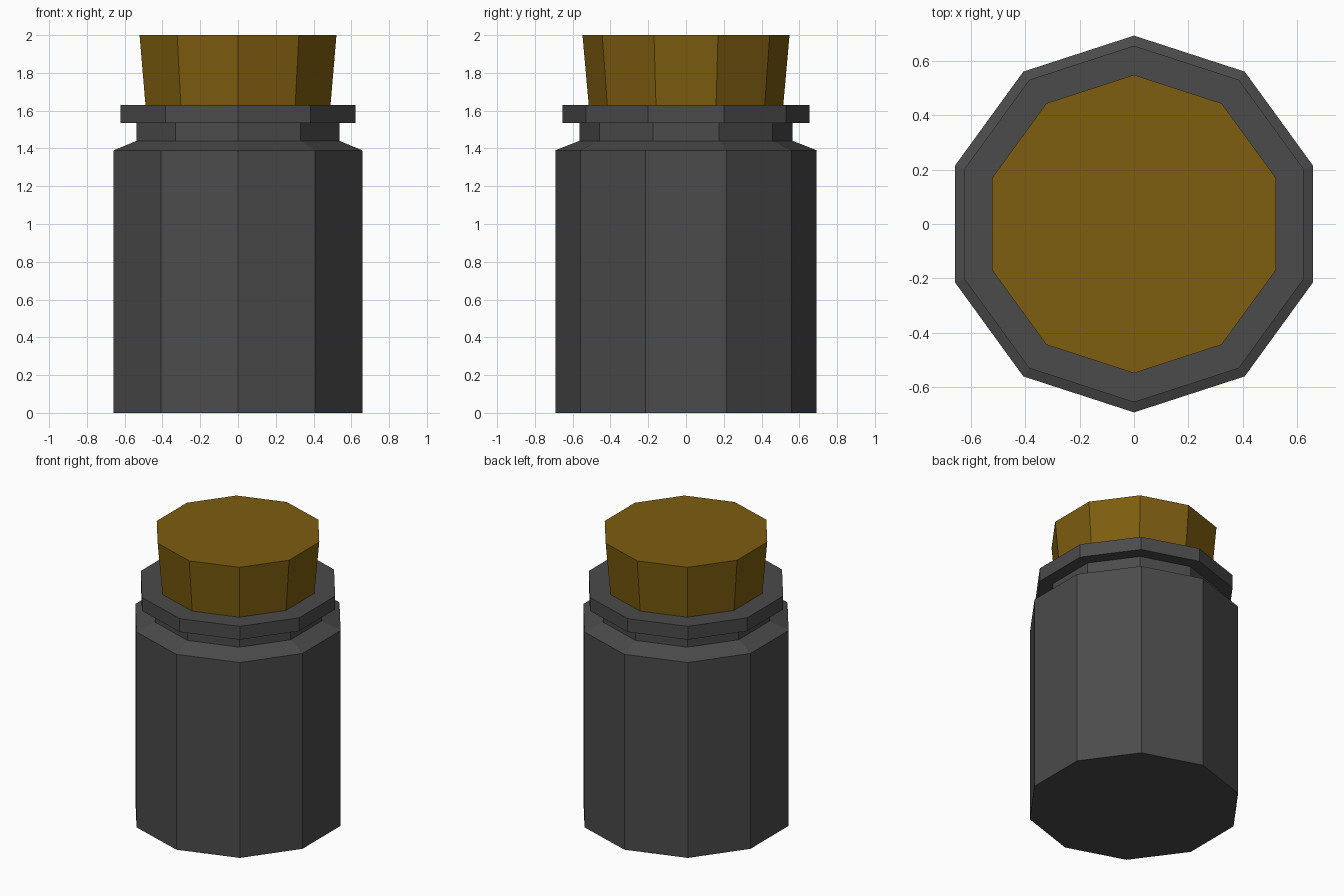
import bpy, bmesh, math

if "Cube" in bpy.data.objects:
    bpy.data.objects.remove(bpy.data.objects["Cube"])

SIDES = 10


def material(name, rgb):
    m = bpy.data.materials.new(name)
    m.diffuse_color = (*rgb, 1.0)
    m.use_nodes = True
    m.node_tree.nodes["Principled BSDF"].inputs["Base Color"].default_value = m.diffuse_color
    return m


def lathe(name, profile, mat):
    """Flat-sided solid of revolution from (radius, height) pairs, capped at both ends."""
    bm = bmesh.new()
    rings = []
    for r, z in profile:
        ring = []
        for i in range(SIDES):
            a = math.pi / 2 + i * math.tau / SIDES
            ring.append(bm.verts.new((r * math.cos(a), r * math.sin(a), z)))
        rings.append(ring)
    for lo, hi in zip(rings, rings[1:]):
        for i in range(SIDES):
            j = (i + 1) % SIDES
            bm.faces.new((lo[i], lo[j], hi[j], hi[i]))
    bm.faces.new(rings[0][::-1])
    bm.faces.new(rings[-1])
    mesh = bpy.data.meshes.new(name)
    bm.to_mesh(mesh)
    bm.free()
    mesh.materials.append(mat)
    obj = bpy.data.objects.new(name, mesh)
    bpy.context.collection.objects.link(obj)
    return obj


dark_grey = material("dark grey", (0.07, 0.07, 0.07))
cork_brown = material("cork brown", (0.205, 0.109, 0.005))

# Jar: body, sloped shoulder, neck and overhanging lip
lathe("jar", [(0.692, 0), (0.692, 1.39), (0.565, 1.44), (0.565, 1.535),
              (0.655, 1.535), (0.655, 1.63)], dark_grey)

# Tapered stopper sitting in the mouth
lathe("stopper", [(0.515, 1.63), (0.548, 2.0)], cork_brown)
